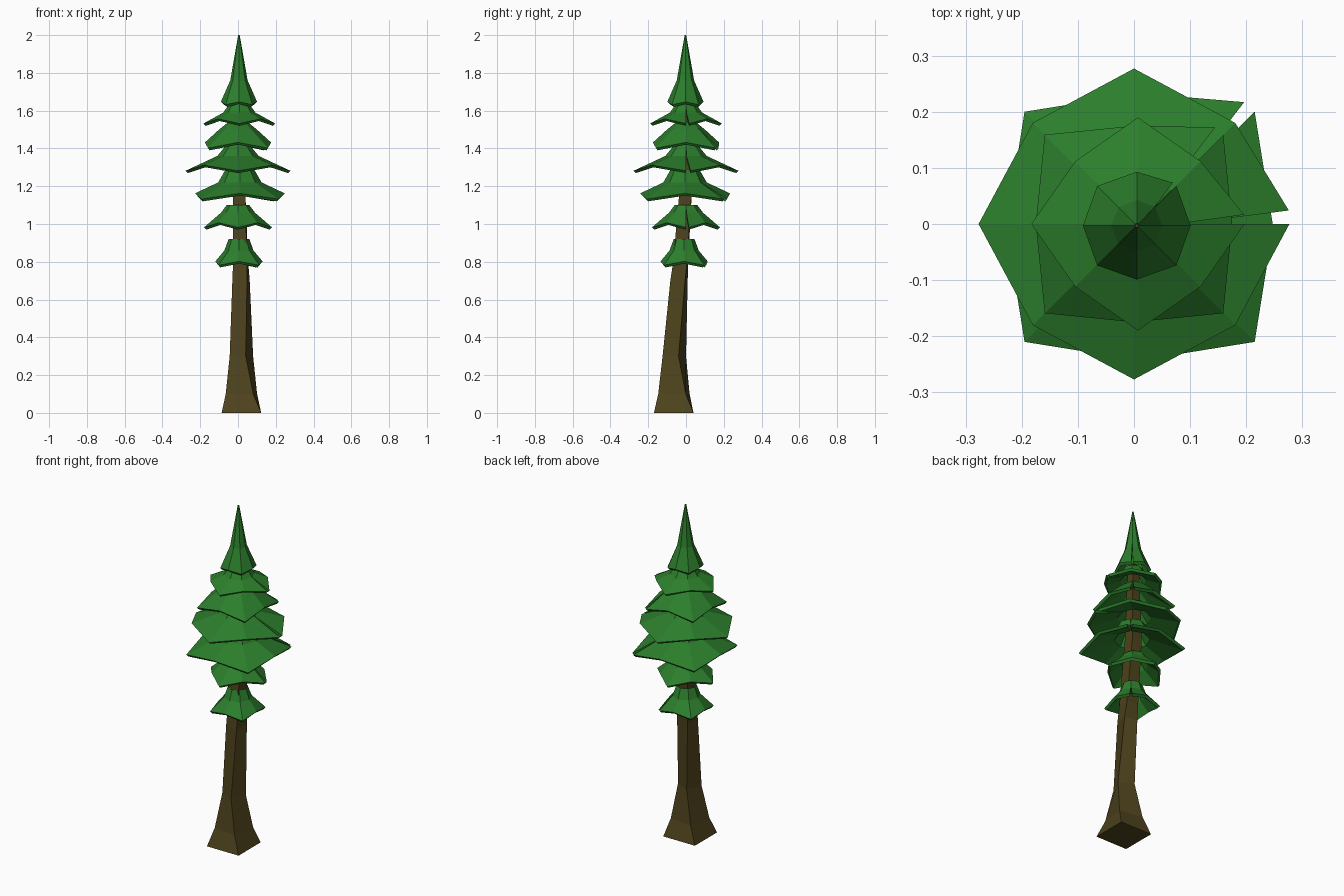
import bpy, bmesh
from math import sin, cos, radians

if "Cube" in bpy.data.objects:
    bpy.data.objects.remove(bpy.data.objects["Cube"])


def material(name, rgb):
    m = bpy.data.materials.new(name)
    m.diffuse_color = (*rgb, 1)
    m.use_nodes = True
    m.node_tree.nodes["Principled BSDF"].inputs["Base Color"].default_value = m.diffuse_color
    return m


def finish(bm, name, mat):
    bmesh.ops.recalc_face_normals(bm, faces=bm.faces)
    me = bpy.data.meshes.new(name)
    bm.to_mesh(me)
    bm.free()
    me.materials.append(mat)
    bpy.context.collection.objects.link(bpy.data.objects.new(name, me))


def loft(bm, rings):
    """Skin closed rings of points and cap both ends."""
    vs = [[bm.verts.new(p) for p in r] for r in rings]
    for a, b in zip(vs, vs[1:]):
        n = len(a)
        for i in range(n):
            j = (i + 1) % n
            bm.faces.new((a[i], a[j], b[j], b[i]))
    bm.faces.new(vs[0])
    bm.faces.new(vs[-1])


bark = material("bark", (0.075, 0.055, 0.012))
needles = material("needles", (0.025, 0.21, 0.025))

# Twisting four-sided trunk: z, centre x, centre y, radius, angle
trunk = [(0, .018, -.065, .148, 45), (.1, .018, -.064, .104, 37),
         (.3, .018, -.062, .066, 20), (.7, .016, -.037, .056, 35),
         (.8, .014, -.028, .052, 40), (1.2, .005, 0, .046, 45),
         (1.66, .005, 0, .03, 45)]
bm = bmesh.new()
loft(bm, [[(cx + r * cos(radians(a + 90 * k)), cy + r * sin(radians(a + 90 * k)), z)
           for k in range(4)] for z, cx, cy, r, a in trunk])
finish(bm, "trunk", bark)


def tier(name, seam, top, mid, tip, dip, centre=(0, 0), split=5):
    """Thin eight-sided skirt, split at one seam; tips droop, dips sit higher."""
    rings = []
    for k in range(9):
        r, z = dip if k % 2 else tip
        section = [top, mid, (r, z + .012), (r - .012, z),
                   (mid[0] * .85, mid[1] - .022), (top[0] * .7, top[1] - .02)]
        shift = [0, .3, 1, 1, .3, 0]
        ring = []
        for (pr, pz), s in zip(section, shift):
            a = radians(seam + 45 * k + (split * s if k == 0 else 0))
            ring.append((centre[0] + pr * cos(a), centre[1] + pr * sin(a), pz))
        rings.append(ring)
    bm = bmesh.new()
    loft(bm, rings)
    finish(bm, name, needles)


# Foliage skirts from the bottom up, (radius, height) pairs
tier("foliage_1", 45, (.055, .92), (.077, .86), (.152, .77), (.125, .79), (.005, -.01))
tier("foliage_2", 0, (.06, 1.10), (.09, 1.06), (.18, .97), (.145, .995))
tier("foliage_3", 45, (.075, 1.29), (.115, 1.22), (.29, 1.12), (.238, 1.15), (.01, -.005))
tier("foliage_4", 0, (.06, 1.42), (.11, 1.36), (.277, 1.27), (.255, 1.30))
tier("foliage_5", 45, (.05, 1.54), (.1, 1.50), (.225, 1.39), (.175, 1.42))
tier("foliage_6", 0, (.05, 1.64), (.085, 1.59), (.19, 1.52), (.158, 1.545), (.007, 0))
tier("foliage_top", 45, (.004, 2.0), (.046, 1.76), (.1, 1.62), (.096, 1.635), (.005, -.003))
